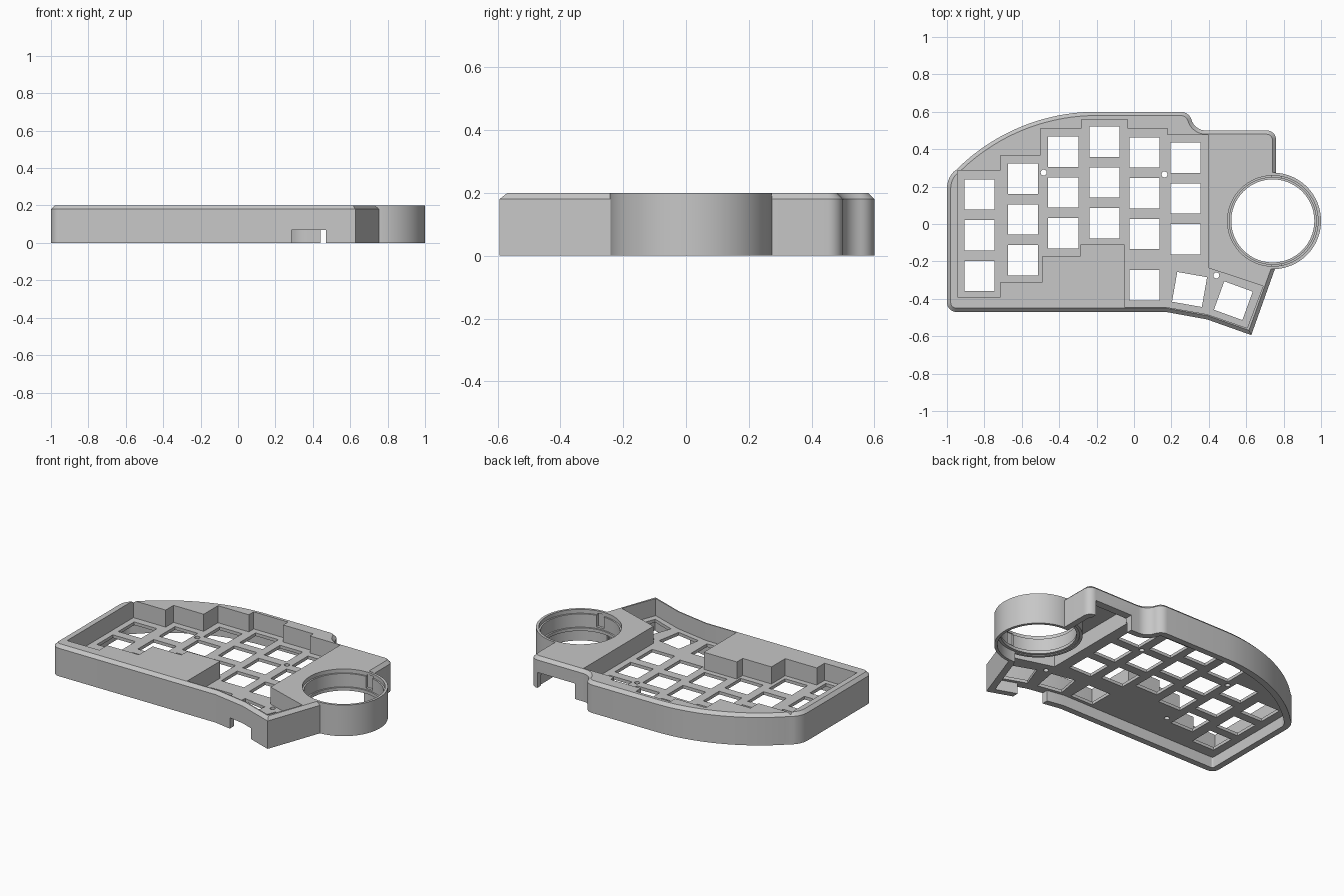
import bpy, bmesh
from math import sin, cos, radians, pi
from mathutils import Vector

if "Cube" in bpy.data.objects:
    bpy.data.objects.remove(bpy.data.objects["Cube"])

grey = bpy.data.materials.new("plain_grey")
grey.use_nodes = True
GREY = (0.57, 0.57, 0.57, 1)
grey.diffuse_color = GREY
grey.node_tree.nodes["Principled BSDF"].inputs["Base Color"].default_value = GREY

TOP, CHAMFER, WALL = 0.2, 0.02, 0.04
PLATE_LOW, PLATE_HIGH = 0.07, 0.09
RING = (0.742, 0.0165)


def arc(cx, cy, r, a0, a1, n=8):
    angles = [radians(a0 + (a1 - a0) * i / n) for i in range(n + 1)]
    return [(cx + r * cos(a), cy + r * sin(a)) for a in angles]


def circle(cx, cy, r, n=96):
    return arc(cx, cy, r, 0, 360, n)[:-1]


def box(cx, cy, w, d, angle=0):
    c, s = cos(radians(angle)), sin(radians(angle))
    corners = [(-w / 2, -d / 2), (w / 2, -d / 2), (w / 2, d / 2), (-w / 2, d / 2)]
    return [(cx + c * x - s * y, cy + s * x + c * y) for x, y in corners]


def inset(points, dist):
    """Mitred inset of a clockwise outline."""
    result = []
    for i, p in enumerate(points):
        a, b, c = Vector(points[i - 1]), Vector(p), Vector(points[(i + 1) % len(points)])
        d0, d1 = (b - a).normalized(), (c - b).normalized()
        n0, n1 = Vector((d0.y, -d0.x)), Vector((d1.y, -d1.x))
        result.append(tuple(b + (n0 + n1) * dist / (1 + n0.dot(n1))))
    return result


def add_layers(bm, layers):
    """Solid from stacked (outline, height) layers with equal point counts."""
    loops = [[bm.verts.new((x, y, z)) for x, y in pts] for pts, z in layers]
    bm.faces.new(loops[0])
    bm.faces.new(loops[-1])
    n = len(loops[0])
    for low, high in zip(loops, loops[1:]):
        for i in range(n):
            j = (i + 1) % n
            bm.faces.new((low[i], low[j], high[j], high[i]))


def finish(name, bm):
    bmesh.ops.recalc_face_normals(bm, faces=bm.faces)
    mesh = bpy.data.meshes.new(name)
    bm.to_mesh(mesh)
    bm.free()
    mesh.materials.append(grey)
    obj = bpy.data.objects.new(name, mesh)
    bpy.context.collection.objects.link(obj)
    return obj


def cut(target, outlines, z0, z1):
    """Subtract upright prisms from the target."""
    bm = bmesh.new()
    for pts in outlines:
        add_layers(bm, [(pts, z0), (pts, z1)])
    cutter = finish("cutter", bm)
    cutter.hide_render = True
    mod = target.modifiers.new("cut", 'BOOLEAN')
    mod.operation, mod.solver, mod.object = 'DIFFERENCE', 'EXACT', cutter
    bpy.context.view_layer.objects.active = target
    bpy.ops.object.modifier_apply(modifier=mod.name)
    bpy.data.objects.remove(cutter)


def smooth(obj):
    bpy.ops.object.select_all(action='DESELECT')
    obj.select_set(True)
    bpy.context.view_layer.objects.active = obj
    bpy.ops.object.shade_smooth_by_angle(angle=radians(25))


# Outer case outline, clockwise from the front right corner
raw = (arc(-.95, -.42, .05, 270, 180) + arc(-.87, .19, .13, 180, 137)
       + arc(-.2, -.462, 1.062, 135, 90, 24) + arc(.25, .54, .06, 90, 16.6)
       + arc(.384, .58, .08, 196.6, 270) + arc(.71, .45, .05, 90, 0)
       + [(.76, -.222), (.627, -.594), (.39, -.51), (.17, -.47)])
outline = [p for i, p in enumerate(raw)
           if (Vector(p) - Vector(raw[i - 1])).length > 0.003]

# Case shell with chamfered top edge
bm = bmesh.new()
add_layers(bm, [(outline, 0), (outline, TOP - CHAMFER), (inset(outline, CHAMFER), TOP)])
case = finish("case_body", bm)

# Open underside, and the taller hollow beside the ring
cut(case, [inset(outline, WALL)], -0.1, PLATE_LOW)
cut(case, [[(.43, .45), (.715, .45), (.715, -.22), (.685, -.285), (.43, -.21)]], 0.03, 0.175)

# Stepped recess around the keys
recess = [(-.945, -.39), (-.945, .285), (-.715, .285), (-.715, .365), (-.5, .365),
          (-.5, .51), (-.28, .51), (-.28, .56), (-.035, .56), (-.035, .51),
          (.18, .51), (.18, .475), (.397, .475), (.397, -.235), (.69, -.332),
          (.605, -.556), (.39, -.482), (.165, -.443), (-.05, -.443), (-.05, -.11),
          (-.285, -.11), (-.285, -.17), (-.49, -.17), (-.49, -.31), (-.715, -.31),
          (-.715, -.39)]
cut(case, [recess], PLATE_HIGH, 0.3)

# Key holes: columns of three, then the thumb keys
KEY, PITCH = 0.162, 0.218
columns = [(-.826, -.06), (-.594, .024), (-.378, .168), (-.158, .222), (.056, .164), (.275, .136)]
keys = [box(x, y + k * PITCH, KEY, KEY) for x, y in columns for k in (-1, 0, 1)]
thumbs = [(.056, -.328, 0), (.297, -.35, -10), (.531, -.41, -20)]
keys += [box(x, y, KEY, KEY, a) for x, y, a in thumbs]
cut(case, keys, 0.05, 0.12)

# Screw holes, one of them blind under the solid block
screws = [(-.483, .275), (.163, .265), (.44, -.275), (-.46, -.25)]
cut(case, [circle(x, y, .016, 20) for x, y in screws], 0.05, 0.11)

# Cable notches in the front and back walls
cut(case, [box(.3775, -.56, .185, .28)], -0.1, PLATE_LOW)
cut(case, [box(.575, .52, .27, .16)], -0.1, 0.1)

# Opening for the ring
cut(case, [circle(*RING, .256)], -0.1, 0.3)
smooth(case)

# Ring holder: turned profile with a thin rim and an inner lip
profile = [(.258, 0), (.258, TOP), (.242, TOP), (.242, .175), (.232, .175), (.232, .09),
           (.222, .09), (.222, .07), (.24, .07), (.24, 0)]
bm = bmesh.new()
STEPS = 96
rings = [[bm.verts.new((RING[0] + r * cos(2 * pi * k / STEPS),
                        RING[1] + r * sin(2 * pi * k / STEPS), z)) for r, z in profile]
         for k in range(STEPS)]
for k in range(STEPS):
    a, b = rings[k - 1], rings[k]
    for i in range(len(profile)):
        bm.faces.new((a[i - 1], b[i - 1], b[i], a[i]))
ring = finish("ring_holder", bm)

# Small bearing slots, and the lower wall left open inside the case
cut(ring, [box(RING[0] + .02, RING[1] + s * .23, .05, .036) for s in (-1, 1)], 0.1, 0.185)
cut(ring, [box(.57, 0, .3, .7)], -0.1, 0.065)
smooth(ring)
